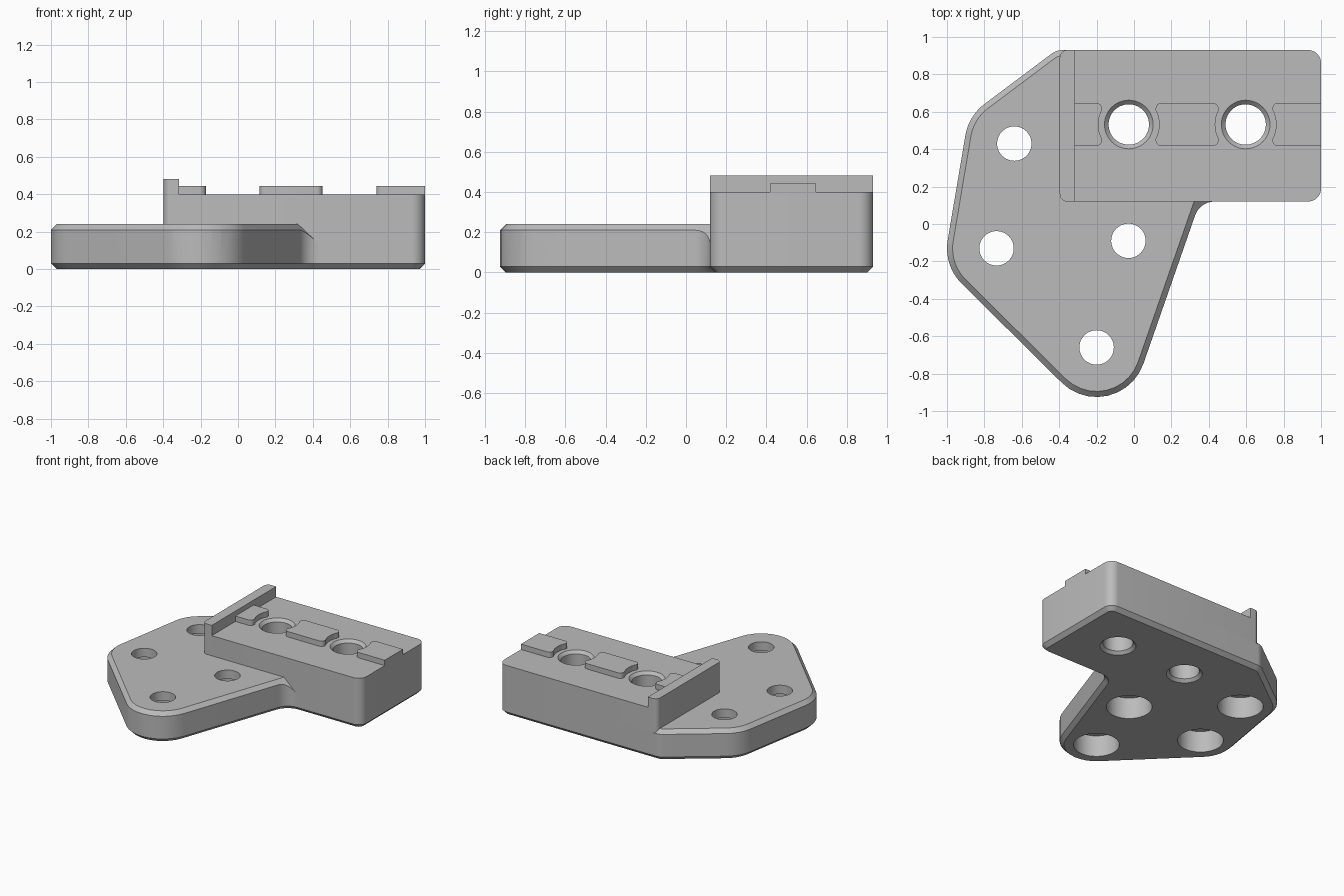
import bpy, bmesh, math
from mathutils import Vector, Matrix

cube = bpy.data.objects.get("Cube")
if cube:
    bpy.data.objects.remove(cube, do_unlink=True)

grey = bpy.data.materials.new("light grey")
grey.use_nodes = True
COLOUR = (0.5, 0.5, 0.5, 1)
grey.diffuse_color = COLOUR
grey.node_tree.nodes["Principled BSDF"].inputs["Base Color"].default_value = COLOUR


def rounded(corners, seg=10):
    """Counter-clockwise (x, y, radius) corners -> list of (point, outward normal)."""
    out = []
    for i, (x, y, r) in enumerate(corners):
        p = Vector((x, y))
        d1 = (p - Vector(corners[i - 1][:2])).normalized()
        d2 = (Vector(corners[(i + 1) % len(corners)][:2]) - p).normalized()
        n1, n2 = Vector((d1.y, -d1.x)), Vector((d2.y, -d2.x))
        if r == 0:
            out.append((p, (n1 + n2) / (1 + n1.dot(n2))))
            continue
        turn = math.acos(d1.dot(d2))
        side = 1 if d1.x * d2.y - d1.y * d2.x > 0 else -1
        centre = p - d1 * r * math.tan(turn / 2) - n1 * side * r
        for k in range(seg + 1):
            n = Matrix.Rotation(side * turn * k / seg, 2) @ n1
            out.append((centre + n * side * r, n))
    return out


def circle(x, y, seg=48):
    """Centre point with radial normals, so a loft offset acts as the radius."""
    turns = [math.tau * k / seg for k in range(seg)]
    return [(Vector((x, y)), Vector((math.cos(a), math.sin(a)))) for a in turns]


def loft(name, outline, levels):
    """Closed solid through (z, offset) levels of an outline."""
    bm = bmesh.new()
    rings = []
    for z, off in levels:
        rings.append([bm.verts.new((*(p + n * off), z)) for p, n in outline])
    count = len(outline)
    for lo, hi in zip(rings, rings[1:]):
        for i in range(count):
            j = (i + 1) % count
            bm.faces.new((lo[i], lo[j], hi[j], hi[i]))
    bm.faces.new(rings[0][::-1])
    bm.faces.new(rings[-1])
    mesh = bpy.data.meshes.new(name)
    bm.to_mesh(mesh)
    bm.free()
    mesh.materials.append(grey)
    ob = bpy.data.objects.new(name, mesh)
    bpy.context.collection.objects.link(ob)
    return ob


def boolean(ob, cutter, operation="DIFFERENCE"):
    mod = ob.modifiers.new("cut", "BOOLEAN")
    mod.operation, mod.object, mod.solver = operation, cutter, "EXACT"
    bpy.context.view_layer.objects.active = ob
    bpy.ops.object.modifier_apply(modifier=mod.name)
    bpy.data.objects.remove(cutter, do_unlink=True)


# Main dimensions
FRONT, BACK, LEFT, RIGHT = 0.12, 0.93, -0.397, 1.0
CHAMFER, PLATE_TOP, BLOCK_TOP = 0.03, 0.24, 0.4
LOBE = 0.265
plate_side = [(-0.415, BACK, 0.1), (-0.884, 0.578, LOBE),
              (-1.019, -0.222, LOBE), (-0.088, -1.144, LOBE)]
bottom = [(0, -CHAMFER), (CHAMFER, 0)]

# Mounting plate, with a concave fillet where it meets the block
plate = loft("mounting_plate",
             rounded(plate_side + [(0.3525, FRONT, 0.11), (0.46, FRONT, 0), (0.46, BACK, 0)]),
             bottom + [(0.3, 0)])

# Sloping top chamfer that also trims the fillet
roof = loft("roof_cutter", rounded(plate_side + [(0.635, BACK, 0)]),
            [(-0.1, PLATE_TOP - CHAMFER + 0.1), (PLATE_TOP, -CHAMFER)])
boolean(plate, roof, "INTERSECT")

# Raised block
block = loft("raised_block",
             rounded([(LEFT, FRONT, 0.04), (RIGHT, FRONT, 0.07),
                      (RIGHT, BACK, 0.07), (LEFT, BACK, 0.04)]),
             bottom + [(BLOCK_TOP, 0)])

# Upright lip along the block's inner end
lip = loft("end_lip",
           rounded([(LEFT, FRONT, 0.04), (-0.315, FRONT, 0),
                    (-0.315, BACK, 0), (LEFT, BACK, 0.04)]),
           [(0.3, 0), (0.482, 0)])

# Plate holes, counterbored from below
for x, y in [(-0.64, 0.43), (-0.735, -0.13), (-0.2, -0.66), (-0.03, -0.09)]:
    boolean(plate, loft("hole_cutter", circle(x, y),
                        [(-0.1, 0.165), (0.17, 0.165), (0.17, 0.092), (0.5, 0.092)]))

# Block holes, countersunk at both ends
HOLE_Y, R, SINK = 0.532, 0.108, 0.022
block_holes = (-0.028, 0.597)
sink_profile = [(-0.05, R + SINK + 0.05), (SINK, R),
                (BLOCK_TOP - SINK, R), (BLOCK_TOP + 0.05, R + SINK + 0.05)]
for x in block_holes:
    boolean(block, loft("hole_cutter", circle(x, HOLE_Y), sink_profile))
boolean(plate, loft("hole_cutter", circle(block_holes[0], HOLE_Y), sink_profile))

# Locating key pads, scooped around the block holes
parts = [plate, block, lip]
HALF = 0.115
for name, x0, x1, r0, r1 in [("inner_key", -0.33, -0.172, 0, 0.03),
                             ("middle_key", 0.116, 0.452, 0.03, 0.03),
                             ("outer_key", 0.74, RIGHT, 0.03, 0)]:
    pad = loft(name, rounded([(x0, HOLE_Y - HALF, r0), (x1, HOLE_Y - HALF, r1),
                              (x1, HOLE_Y + HALF, r1), (x0, HOLE_Y + HALF, r0)], 6),
               [(0.38, 0), (0.443, 0)])
    for x in block_holes:
        if x0 - 0.2 < x < x1 + 0.2:
            boolean(pad, loft("scoop_cutter", circle(x, HOLE_Y),
                              [(0.3, 0.163), (0.5, 0.163)]))
    parts.append(pad)

# Smooth curved walls, keep edges crisp
for ob in parts:
    bpy.ops.object.select_all(action="DESELECT")
    ob.select_set(True)
    bpy.context.view_layer.objects.active = ob
    bpy.ops.object.shade_smooth_by_angle(angle=math.radians(30))
